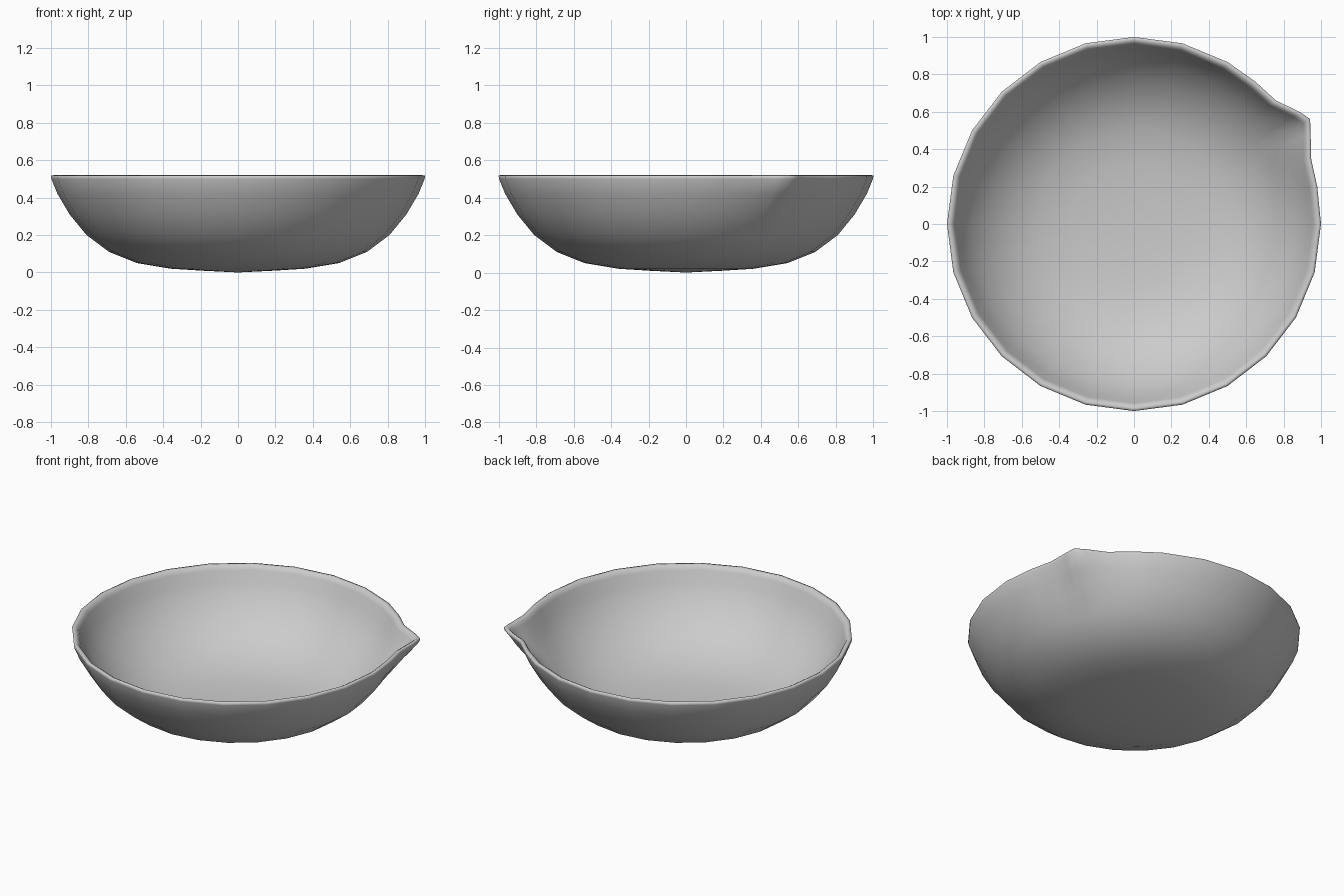
import bpy, bmesh
from math import radians, cos, sin

if "Cube" in bpy.data.objects:
    bpy.data.objects.remove(bpy.data.objects["Cube"])

# Column angles: even 15 degree steps, finer around the pouring spout
angles = [0, 11.6, 20.5, 27.4, 30.8, 34, 41, 49.5] + list(range(60, 360, 15))
# How far each spout column is pulled outward at the rim
pull = {20.5: 0.01, 27.4: 0.064, 30.8: 0.096, 34: 0.07, 41: 0.006}

# Bowl section (radius, height): outside from the base up, over the rim, down the inside
outer = [(0.2, 0.01), (0.36, 0.02), (0.54, 0.05), (0.69, 0.11), (0.81, 0.2),
         (0.9, 0.31), (0.965, 0.42), (0.998, 0.5), (1.0, 0.518)]
inner = [(0.985, 0.52), (0.97, 0.512), (0.958, 0.49), (0.932, 0.42), (0.87, 0.32),
         (0.78, 0.22), (0.66, 0.135), (0.52, 0.075), (0.34, 0.045), (0.18, 0.035)]


def spout_weight(z):
    t = min(1, max(0, (z - 0.28) / 0.23))
    return t * t * (3 - 2 * t)


bm = bmesh.new()
rings = []
for r, z in outer + inner:
    ring = []
    for a in angles:
        rr = r + pull.get(a, 0) * spout_weight(z)
        ring.append(bm.verts.new((rr * cos(radians(a)), rr * sin(radians(a)), z)))
    rings.append(ring)

# Walls
n = len(angles)
for lo, hi in zip(rings, rings[1:]):
    for i in range(n):
        j = (i + 1) % n
        bm.faces.new((lo[i], lo[j], hi[j], hi[i]))

# Base and inside floor
bottom = bm.verts.new((0, 0, 0))
floor = bm.verts.new((0, 0, 0.03))
for i in range(n):
    j = (i + 1) % n
    bm.faces.new((bottom, rings[0][j], rings[0][i]))
    bm.faces.new((floor, rings[-1][i], rings[-1][j]))

bmesh.ops.recalc_face_normals(bm, faces=bm.faces)
for f in bm.faces:
    f.smooth = True
mesh = bpy.data.meshes.new("spouted_bowl")
bm.to_mesh(mesh)
bm.free()
bowl = bpy.data.objects.new("spouted_bowl", mesh)
bpy.context.collection.objects.link(bowl)
